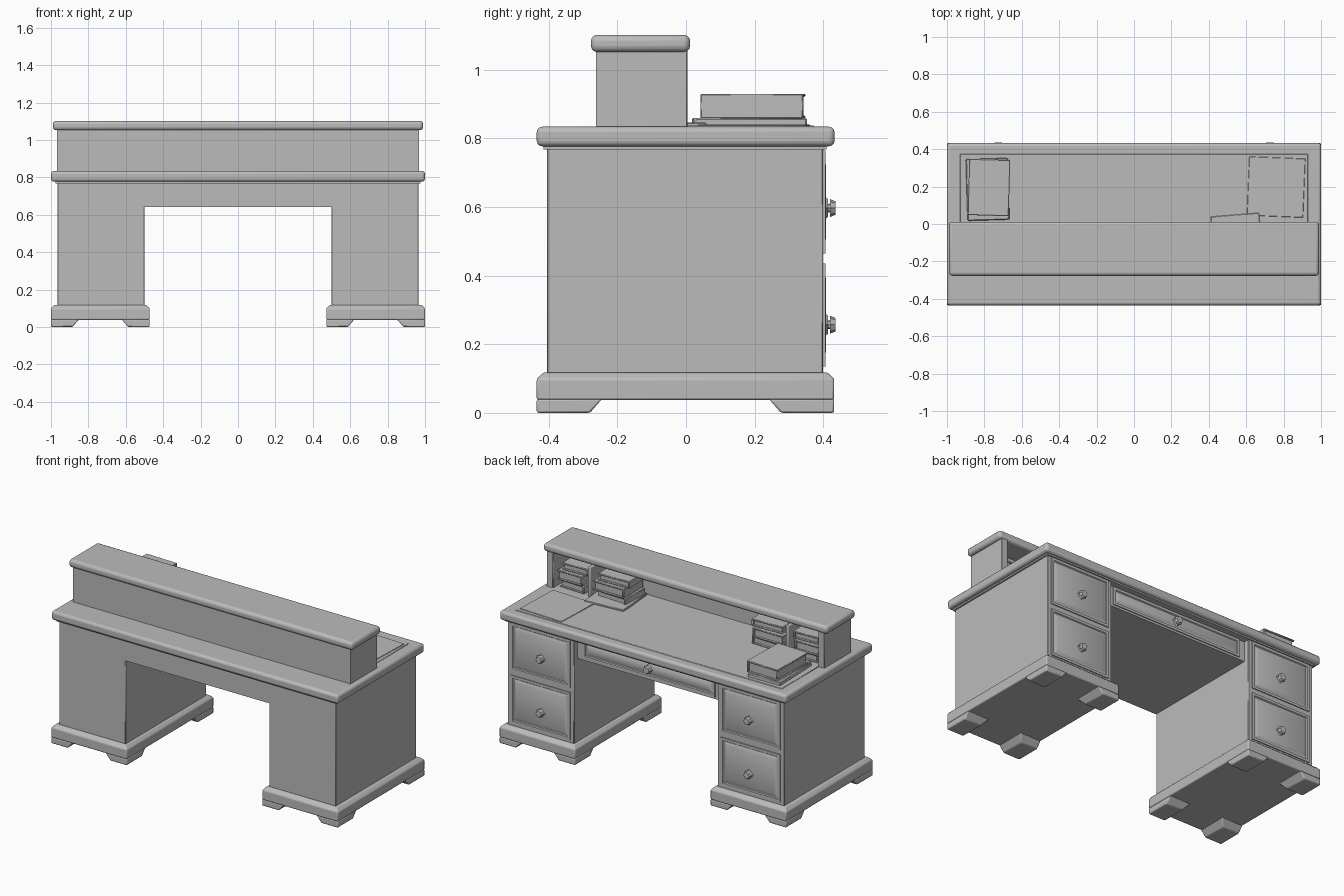
import bpy, bmesh, math
from mathutils import Matrix, Vector

if "Cube" in bpy.data.objects:
    bpy.data.objects.remove(bpy.data.objects["Cube"])

grey = bpy.data.materials.new("plain grey")
grey.use_nodes = True
GREY = (0.5, 0.5, 0.5, 1)
grey.diffuse_color = GREY
grey.node_tree.nodes["Principled BSDF"].inputs["Base Color"].default_value = GREY


def finish(name, bm, bevel=0, segments=2):
    """Turn a bmesh into an object with an optional rounded edge."""
    bmesh.ops.recalc_face_normals(bm, faces=bm.faces)
    mesh = bpy.data.meshes.new(name)
    bm.to_mesh(mesh)
    bm.free()
    mesh.materials.append(grey)
    obj = bpy.data.objects.new(name, mesh)
    bpy.context.collection.objects.link(obj)
    if bevel:
        mod = obj.modifiers.new("Bevel", "BEVEL")
        mod.width, mod.segments = bevel, segments
    bpy.ops.object.select_all(action="DESELECT")
    obj.select_set(True)
    bpy.context.view_layer.objects.active = obj
    bpy.ops.object.shade_smooth_by_angle(angle=math.radians(35))
    return obj


def block(bm, lo, hi):
    lo, hi = Vector(lo), Vector(hi)
    size = Matrix.Diagonal((hi - lo).to_4d())
    size[3][3] = 1
    return bmesh.ops.create_cube(bm, size=1, matrix=Matrix.Translation((lo + hi) / 2) @ size)["verts"]


def box(name, lo, hi, bevel=0, segments=2, turn=0):
    bm = bmesh.new()
    block(bm, lo, hi)
    if turn:
        mid = (Vector(lo) + Vector(hi)) / 2
        bmesh.ops.rotate(bm, verts=bm.verts, cent=mid, matrix=Matrix.Rotation(turn, 3, "Z"))
    return finish(name, bm, bevel, segments)


def drawer_front(name, x0, x1, z0, z1, y):
    """Board with a sunken border and a raised, sloping field."""
    bm = bmesh.new()
    block(bm, (x0, y - 0.03, z0), (x1, y + 0.006, z1))
    bm.faces.ensure_lookup_table()
    bm.normal_update()
    face = max(bm.faces, key=lambda f: f.normal.y)
    for thickness, depth in ((0.022, 0), (0.008, -0.008), (0.03, 0.01)):
        bmesh.ops.inset_region(bm, faces=[face], thickness=thickness, depth=depth)
    finish(name, bm)


def knob(name, x, y, z):
    """Diamond plate with a stubby eight-sided pull."""
    bm = bmesh.new()
    for sides, r1, r2, start, end in ((4, 0.034, 0.026, 0, 0.01),
                                      (8, 0.011, 0.014, 0.006, 0.018),
                                      (8, 0.026, 0.02, 0.016, 0.031)):
        place = Matrix.Translation((x, y + (start + end) / 2, z)) @ Matrix.Rotation(-math.pi / 2, 4, "X")
        bmesh.ops.create_cone(bm, cap_ends=True, segments=sides, radius1=r1, radius2=r2,
                              depth=end - start, matrix=place)
    finish(name, bm)


def plinth(name, x0, x1, y0, y1):
    """Base board with a sloped top lip and four tapering corner feet."""
    bm = bmesh.new()
    block(bm, (x0, y0, 0.038), (x1, y1, 0.1))
    bm.normal_update()
    top = max(bm.faces, key=lambda f: f.normal.z)
    bmesh.ops.inset_region(bm, faces=[top], thickness=0.028, depth=0.018)
    cx, cy = (x0 + x1) / 2, (y0 + y1) / 2
    for fx in (x0, x1):
        for fy in (y0, y1):
            ix = fx + math.copysign(0.15, cx - fx)
            iy = fy + math.copysign(0.19, cy - fy)
            foot = block(bm, (min(fx, ix), min(fy, iy), 0), (max(fx, ix), max(fy, iy), 0.04))
            for v in foot:
                if v.co.z < 0.02:
                    if abs(v.co.x - ix) < 0.001:
                        v.co.x += math.copysign(0.035, fx - cx)
                    if abs(v.co.y - iy) < 0.001:
                        v.co.y += math.copysign(0.035, fy - cy)
    finish(name, bm, 0.006)


def book(name, lo, hi, turn=0, spine=1):
    """Two covers and a rounded spine around a smaller page block."""
    x0, y0, z0 = lo
    x1, y1, z1 = hi
    t = 0.009
    bm = bmesh.new()
    block(bm, lo, (x1, y1, z0 + t))
    block(bm, (x0, y0, z1 - t), hi)
    if spine > 0:
        block(bm, (x1 - t, y0, z0), (x1 + 0.004, y1, z1))
    else:
        block(bm, (x0 - 0.004, y0, z0), (x0 + t, y1, z1))
    block(bm, (x0 + t, y0 + t, z0 + 0.004), (x1 - t, y1 - t, z1 - 0.004))
    bmesh.ops.rotate(bm, verts=bm.verts, cent=(Vector(lo) + Vector(hi)) / 2,
                     matrix=Matrix.Rotation(turn, 3, "Z"))
    finish(name, bm, 0.003, 1)


# Desk top with a slightly sunken writing surface
bm = bmesh.new()
block(bm, (-1, -0.435, 0.777), (1, 0.433, 0.834))
finish("desk_top", bm, 0.016, 3)
box("writing_surface", (-0.93, 0.0, 0.83), (0.93, 0.375, 0.837), 0.003, 1)
box("top_moulding", (-0.975, -0.415, 0.768), (0.975, 0.41, 0.785))

# Pedestals with plinths, drawers and knobs
for side, s in (("left", 1), ("right", -1)):
    xs = sorted((0.5 * s, 0.965 * s))
    box(side + "_pedestal", (xs[0], -0.405, 0.09), (xs[1], 0.4, 0.78), 0.003, 1)
    bx = sorted((0.472 * s, 1.0 * s))
    plinth(side + "_plinth", bx[0], bx[1], -0.435, 0.432)
    for level, z0, z1, kz in (("lower", 0.135, 0.435, 0.257), ("upper", 0.465, 0.765, 0.597)):
        drawer_front(f"{side}_{level}_drawer", xs[0] + 0.025, xs[1] - 0.025, z0, z1, 0.4)
        knob(f"{side}_{level}_knob", 0.725 * s, 0.404, kz)

# Middle section over the knee space
box("middle_case", (-0.51, -0.405, 0.642), (0.51, 0.365, 0.78))
drawer_front("middle_drawer", -0.46, 0.46, 0.655, 0.768, 0.365)
knob("middle_knob", 0, 0.369, 0.712)

# Hutch, open towards the drawer side
box("hutch_back", (-0.968, -0.262, 0.83), (0.968, -0.235, 1.06))
box("hutch_top", (-0.99, -0.277, 1.052), (0.99, 0.012, 1.102), 0.018, 3)
for side, s in (("left", 1), ("right", -1)):
    xs = sorted((0.925 * s, 0.968 * s))
    box(side + "_hutch_side", (xs[0], -0.26, 0.83), (xs[1], 0.004, 1.06), 0.003, 1)

# Stacked books and bookends at both ends of the hutch
for side, s in (("left", 1), ("right", -1)):
    z = 0.834
    for i, (h, dx) in enumerate(((0.05, 0.0), (0.06, 0.012), (0.045, -0.008))):
        for where, a, b in (("outer", 0.73, 0.9), ("inner", 0.44, 0.65)):
            x = sorted(((a + dx) * s, (b + dx) * s))
            book(f"{side}_{where}_book_{i + 1}", (x[0], -0.215, z), (x[1], -0.03 + dx, z + h),
                 0.04 * (i - 1), -s)
        z += h
    x = sorted((0.68 * s, 0.7 * s))
    box(side + "_bookend", (x[0], -0.22, 0.83), (x[1], -0.02, 1.02), 0.006)

# Loose sheets and a book lying on the desk
box("papers_low", (0.42, -0.22, 0.83), (0.68, 0.05, 0.846), 0.003, 1, 0.08)
box("papers_flat", (0.61, 0.04, 0.83), (0.91, 0.355, 0.841), 0.002, 1, -0.04)
box("book_mat", (-0.895, 0.02, 0.83), (-0.67, 0.35, 0.86), 0.005, 1, 0.03)
book("lying_book", (-0.885, 0.045, 0.858), (-0.67, 0.345, 0.93), -0.03, 1)
